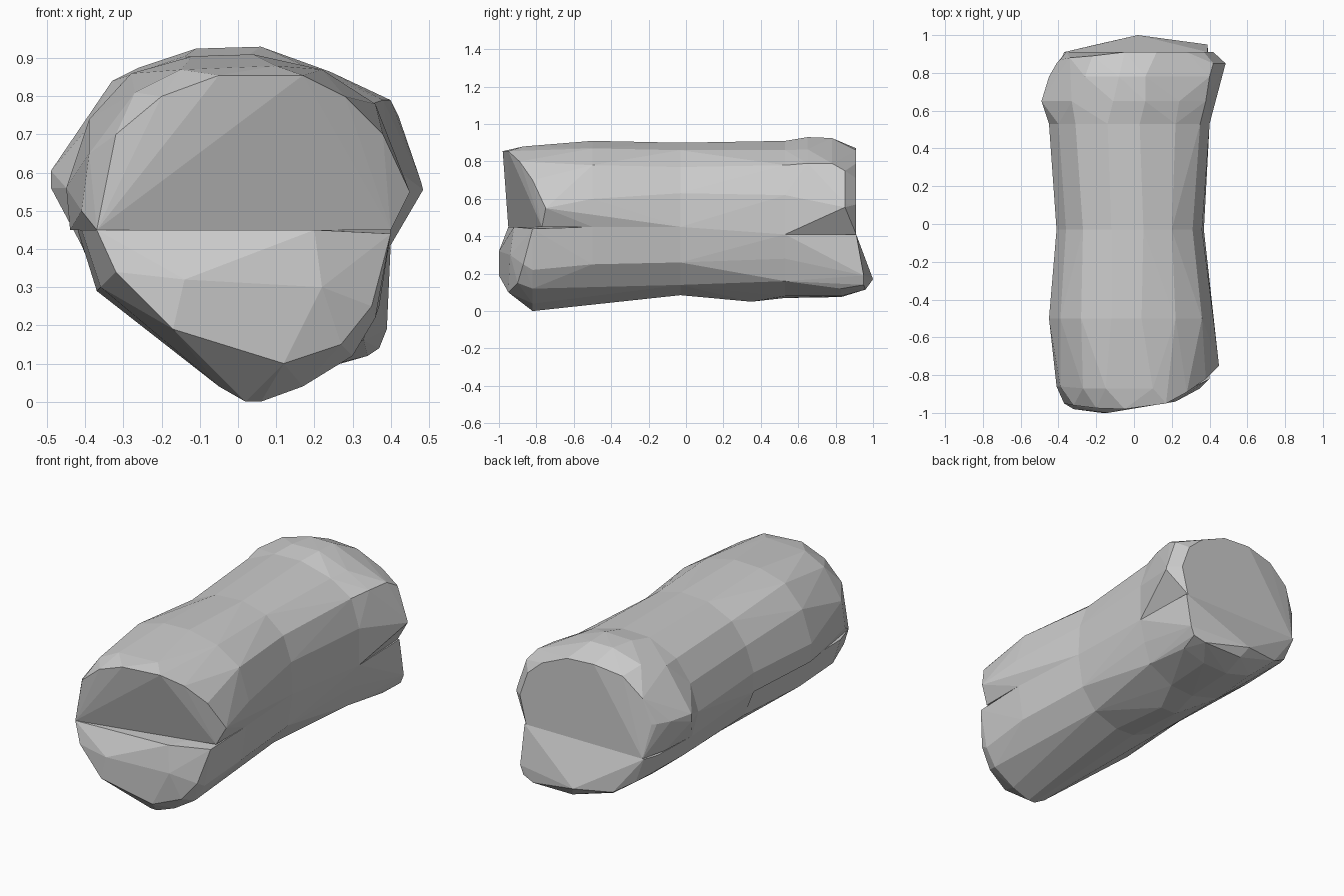
import bpy, bmesh


def hull(name, sections, extra=()):
    """Faceted convex block around cross-sections {y: [(x, z), ...]}."""
    bm = bmesh.new()
    for y, pts in sections:
        for x, z in pts:
            bm.verts.new((x, y, z))
    for p in extra:
        bm.verts.new(p)
    res = bmesh.ops.convex_hull(bm, input=bm.verts[:])
    junk = set(res["geom_interior"] + res["geom_unused"])
    bmesh.ops.delete(bm, geom=[v for v in junk if isinstance(v, bmesh.types.BMVert)], context='VERTS')
    bmesh.ops.dissolve_limit(bm, angle_limit=0.03, verts=bm.verts[:], edges=bm.edges[:])
    bmesh.ops.recalc_face_normals(bm, faces=bm.faces[:])
    me = bpy.data.meshes.new(name)
    bm.to_mesh(me)
    bm.free()
    ob = bpy.data.objects.new(name, me)
    bpy.context.collection.objects.link(ob)
    return ob


# waist and neck cross-sections shared by neighbouring blocks
waist_top = [(-.41, .45), (-.41, .56), (-.36, .7), (-.27, .82), (-.12, .89), (.05, .90),
             (.2, .86), (.31, .77), (.36, .63), (.37, .45)]
waist_low = [(-.40, .45), (-.35, .3), (-.2, .17), (-.02, .09), (.1, .085), (.25, .14),
             (.34, .26), (.37, .45)]
neck_top = [(-.41, .41), (-.45, .56), (-.4, .71), (-.31, .83), (-.14, .905), (.03, .91),
            (.22, .86), (.35, .78), (.40, .62), (.40, .41)]
neck_low = [(-.41, .41), (-.36, .29), (-.15, .12), (.03, .07), (.18, .08), (.33, .16),
            (.37, .28), (.40, .41)]

# front upper block
hull("front_upper", [
    (-.03, waist_top),
    (-.5, [(-.44, .45), (-.45, .56), (-.39, .74), (-.28, .86), (-.12, .905), (.04, .91),
           (.22, .87), (.36, .78), (.42, .6), (.40, .45)]),
], [(-.37, -.95, .45), (-.41, -.86, .5), (-.39, -.86, .65), (-.32, -.96, .7), (-.2, -.975, .8),
    (-.05, -.98, .855), (.17, -.95, .855), (.28, -.89, .8), (.38, -.82, .7), (.45, -.75, .55),
    (.40, -.77, .45), (.1, -.87, .88), (-.15, -.87, .87), (-.27, -.87, .81)])

# front lower block
hull("front_lower", [
    (-.03, waist_low),
    (-.5, [(-.42, .45), (-.37, .29), (.40, .45), (.37, .25), (.27, .12)]),
    (-.82, [(-.41, .45), (-.36, .30), (-.05, .04), (.02, 0), (.06, 0), (.17, .04), (.30, .12),
            (.36, .22), (.40, .44)]),
], [(-.37, -.95, .45), (-.32, -.98, .34), (-.17, -1, .19), (-.14, -1, .32), (.12, -.95, .10),
    (.27, -.90, .15), (.35, -.87, .25), (.22, -.94, .3), (.2, -.92, .45)])

# one-piece middle block
hull("middle", [
    (-.03, waist_top + waist_low),
    (.35, [(.0, .05), (.1, .05), (-.43, .56), (.39, .56)]),
    (.53, neck_top + neck_low),
])

# back upper block with the flared rim
hull("back_upper", [
    (.53, neck_top),
    (.65, [(-.42, .45), (-.49, .56), (-.49, .605), (-.41, .72), (-.33, .84), (-.11, .925),
           (.06, .93), (.24, .865), (.38, .79), (.43, .58)]),
    (.78, [(-.41, .42), (-.45, .6), (-.26, .875), (-.08, .925), (.06, .925), (.40, .79), (.46, .57)]),
    (.85, [(.48, .575), (.485, .555), (.42, .75), (-.41, .6)]),
    (.91, [(-.36, .41), (-.05, .87), (.12, .86), (.28, .79), (.37, .71), (.42, .57), (.38, .41)]),
], [(-.39, .87, .6), (-.34, .88, .74), (-.22, .89, .84)])

# back lower block with the projecting corner
hull("back_lower", [
    (.53, neck_low),
    (.83, [(-.40, .41), (-.34, .28), (-.12, .12), (.04, .075), (.2, .08), (.34, .12)]),
    (.91, [(-.37, .41), (.39, .41)]),
], [(-.31, .90, .26), (-.2, .95, .19), (.02, 1, .17), (.05, .96, .115), (.30, .96, .115),
    (.37, .95, .14), (.39, .95, .19), (.385, .93, .31)])
